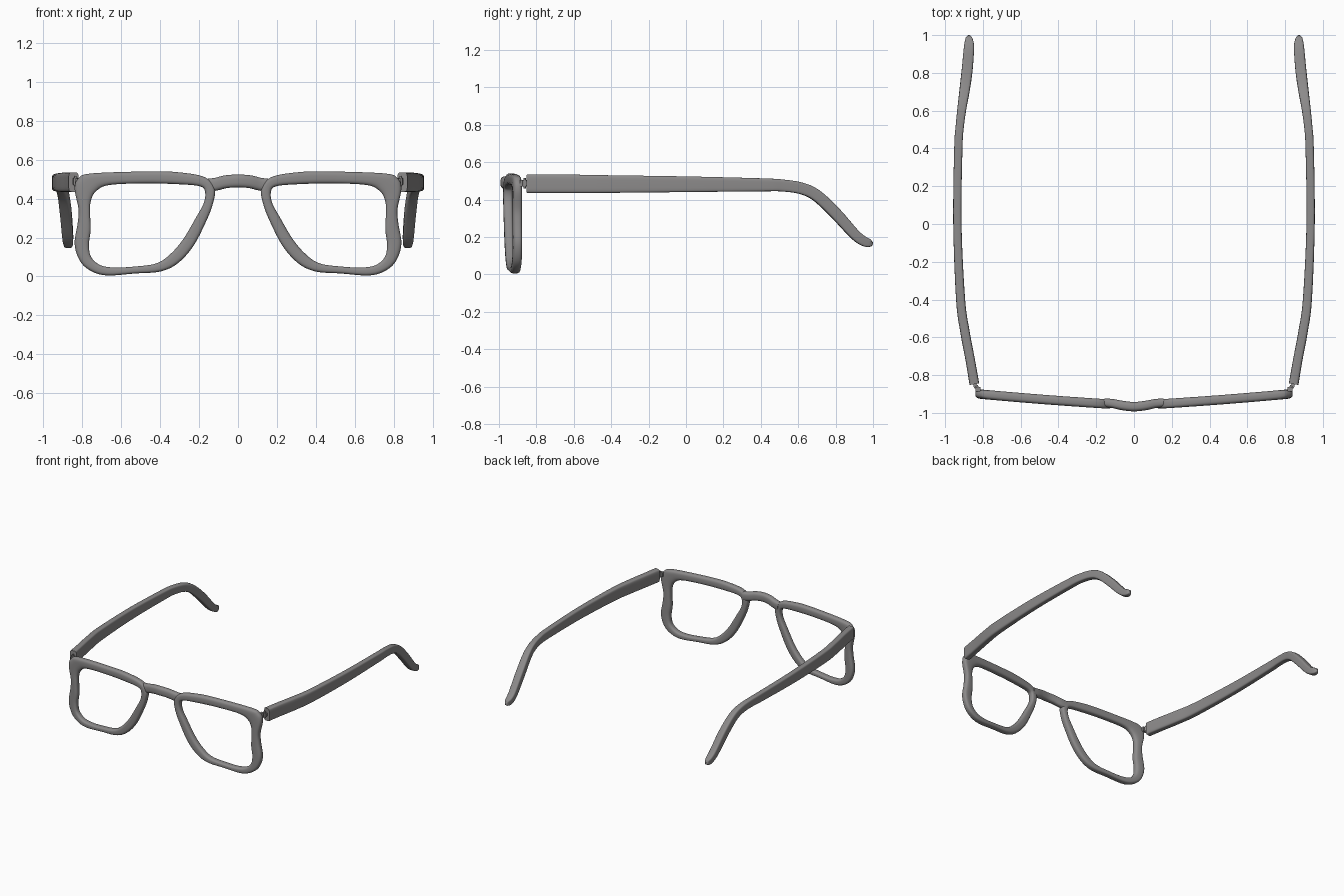
import bpy, bmesh, math
from mathutils import Vector

cube = bpy.data.objects.get("Cube")
if cube:
    bpy.data.objects.remove(cube, do_unlink=True)

# One matt grey for the whole model
grey = bpy.data.materials.new("frame grey")
grey.use_nodes = True
color = (0.26, 0.253, 0.253, 1)
grey.diffuse_color = color
grey.node_tree.nodes["Principled BSDF"].inputs["Base Color"].default_value = color


def spline(points, steps, closed=False):
    """Smooth Catmull-Rom samples through points of any dimension."""
    n = len(points)

    def pick(i):
        return points[i % n] if closed else points[max(0, min(n - 1, i))]

    samples = []
    for i in range(n if closed else n - 1):
        a, b, c, d = (pick(i + k) for k in (-1, 0, 1, 2))
        for s in range(steps):
            t = s / steps
            samples.append([
                q + t / 2 * (r - p + t * (2 * p - 5 * q + 4 * r - e + t * (3 * (q - r) + e - p)))
                for p, q, r, e in zip(a, b, c, d)])
    if not closed:
        samples.append(list(points[-1]))
    return samples


def section(power, count=24):
    """Unit rounded-rectangle cross-section."""
    pts = []
    for i in range(count):
        a = math.tau * (i + 0.5) / count
        c, s = math.cos(a), math.sin(a)
        pts.append((math.copysign(abs(c) ** (2 / power), c),
                    math.copysign(abs(s) ** (2 / power), s)))
    return pts


def finish(name, bm):
    bmesh.ops.recalc_face_normals(bm, faces=bm.faces[:])
    mesh = bpy.data.meshes.new(name)
    bm.to_mesh(mesh)
    bm.free()
    mesh.materials.append(grey)
    obj = bpy.data.objects.new(name, mesh)
    bpy.context.collection.objects.link(obj)
    bpy.ops.object.select_all(action='DESELECT')
    obj.select_set(True)
    bpy.context.view_layer.objects.active = obj
    bpy.ops.object.shade_smooth_by_angle(angle=math.radians(40))
    return obj


def loft(name, rings, side=1, closed=False):
    """Skin rings of points, capping the ends of an open loft."""
    bm = bmesh.new()
    rows = [[bm.verts.new((side * p[0], p[1], p[2])) for p in ring] for ring in rings]
    n = len(rows[0])
    for i in range(len(rows) if closed else len(rows) - 1):
        a, b = rows[i], rows[(i + 1) % len(rows)]
        for j in range(n):
            k = (j + 1) % n
            bm.faces.new((a[j], a[k], b[k], b[j]))
    if not closed:
        bm.faces.new(rows[0])
        bm.faces.new(rows[-1])
    return finish(name, bm)


def sweep(name, path, power, side=1):
    """Sweep a section along (x, y, z, half height, half width) points."""
    pts = spline(path, 6)
    pos = [Vector(p[:3]) for p in pts]
    rings = []
    for i, p in enumerate(pts):
        along = (pos[min(i + 1, len(pos) - 1)] - pos[max(i - 1, 0)]).normalized()
        across = along.cross(Vector((0, 0, 1))).normalized()
        up = across.cross(along)
        rings.append([pos[i] + across * (u * p[4]) + up * (v * p[3])
                      for u, v in section(power)])
    return loft(name, rings, side)


# Rim outlines in x, z, paired point for point
outer = [(.12, .45), (.17, .51), (.3, .535), (.45, .54), (.75, .53), (.82, .505), (.84, .45),
         (.82, .345), (.825, .27), (.84, .165), (.81, .075), (.75, .025), (.67, .005),
         (.53, .015), (.4, .025), (.31, .067), (.23, .155), (.165, .28), (.13, .37)]
inner = [(.17, .437), (.195, .463), (.29, .473), (.47, .478), (.66, .47), (.73, .437),
         (.757, .385), (.76, .32), (.757, .24), (.766, .165), (.755, .1), (.705, .057),
         (.63, .046), (.53, .051), (.42, .067), (.35, .113), (.283, .19), (.216, .303),
         (.175, .38)]


def rim_y(x):
    u = (x - .15) / .67
    return -.952 + .042 * u + .01 * u * u


def rim(name, side):
    rings = []
    for (ox, oz), (ix, iz) in zip(spline(outer, 6, True), spline(inner, 6, True)):
        ring = []
        for u, v in section(3):
            x = (ox + ix) / 2 + u * (ox - ix) / 2
            z = (oz + iz) / 2 + u * (oz - iz) / 2
            ring.append((x, rim_y(x) + v * .025, z))
        rings.append(ring)
    return loft(name, rings, side, True)


# Temple arm path, hinge end to ear tip
arm = [(.845, -.848, .485, .05, .026), (.867, -.72, .485, .05, .025),
       (.895, -.57, .484, .049, .025), (.918, -.4, .483, .047, .024),
       (.935, 0, .482, .042, .022), (.93, .4, .479, .035, .022),
       (.922, .52, .475, .032, .022), (.91, .62, .459, .031, .024),
       (.898, .7, .42, .031, .027), (.885, .8, .326, .031, .029),
       (.876, .9, .216, .028, .028), (.873, .95, .178, .026, .025),
       (.874, .985, .167, .02, .017), (.875, .999, .167, .005, .005)]


def box(name, center, size, side):
    bm = bmesh.new()
    bmesh.ops.create_cube(bm, size=1)
    for v in bm.verts:
        v.co = Vector((side * (center[0] + v.co.x * size[0]),
                       center[1] + v.co.y * size[1], center[2] + v.co.z * size[2]))
    return finish(name, bm)


def barrel(name, center, radius, height, side):
    bm = bmesh.new()
    bmesh.ops.create_cone(bm, cap_ends=True, segments=16, radius1=radius,
                          radius2=radius, depth=height)
    bmesh.ops.translate(bm, verts=bm.verts[:],
                        vec=(side * center[0], center[1], center[2]))
    return finish(name, bm)


for label, side in (("left", 1), ("right", -1)):
    rim(label + "_rim", side)
    sweep(label + "_temple_arm", arm, 5, side)
    # Hinge: two leaves around a pinned barrel
    box(label + "_hinge_rim_leaf", (.825, -.876, .487), (.026, .024, .034), side)
    barrel(label + "_hinge_barrel", (.835, -.862, .487), .012, .036, side)
    barrel(label + "_hinge_pin", (.835, -.862, .487), .006, .056, side)
    box(label + "_hinge_arm_leaf", (.842, -.85, .487), (.018, .024, .024), side)

# Nose bridge, bowed forward and up
half = [(-.155, -.946, .468, .034, .023), (-.11, -.951, .475, .033, .024),
        (-.06, -.961, .487, .033, .025)]
middle = [(0, -.967, .491, .033, .025)]
sweep("bridge", half + middle + [(-p[0],) + p[1:] for p in reversed(half)], 2.8)
